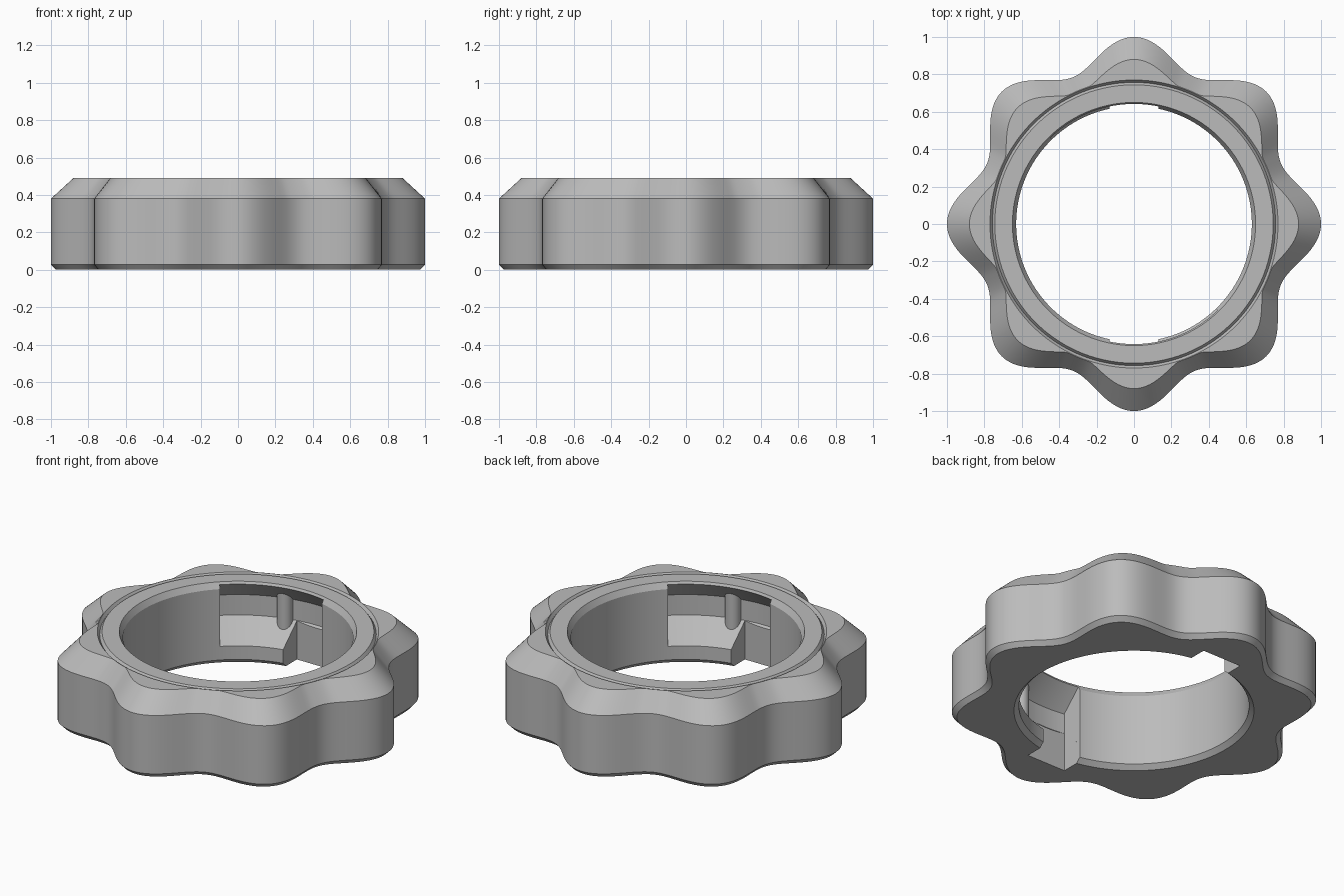
import bpy, bmesh
from math import sin, cos, acos, radians, tau, pi
from mathutils import Matrix

cube = bpy.data.objects.get("Cube")
if cube:
    bpy.data.objects.remove(cube, do_unlink=True)

grey = bpy.data.materials.new("grey_plastic")
grey.use_nodes = True
grey.diffuse_color = (0.5, 0.5, 0.5, 1)
grey.node_tree.nodes["Principled BSDF"].inputs["Base Color"].default_value = (0.5, 0.5, 0.5, 1)


def add_object(name, bm):
    bmesh.ops.recalc_face_normals(bm, faces=bm.faces)
    mesh = bpy.data.meshes.new(name)
    bm.to_mesh(mesh)
    bm.free()
    mesh.materials.append(grey)
    obj = bpy.data.objects.new(name, mesh)
    bpy.context.collection.objects.link(obj)
    return obj


def skin(bm, sections, closed):
    """Bridge a row of matching cross-sections."""
    rows = [[bm.verts.new(p) for p in s] for s in sections]
    pairs = list(zip(rows, rows[1:]))
    if closed:
        pairs.append((rows[-1], rows[0]))
    else:
        bm.faces.new(rows[0])
        bm.faces.new(rows[-1])
    n = len(rows[0])
    for a, b in pairs:
        for i in range(n):
            j = (i + 1) % n
            bm.faces.new((a[i], a[j], b[j], b[i]))


def polar(r, a, z):
    return (r * cos(a), r * sin(a), z)


# Lobed ring: cross-section swept round the axis
def ring_section(a):
    wave = cos(8 * a)
    outer = 0.925 + 0.075 * wave
    top = max(0.82 + 0.06 * wave, 0.773)
    profile = [
        (0.657, 0), (outer - 0.027, 0), (outer, 0.027), (outer, 0.38), (top, 0.49),
        (0.77, 0.49), (0.757, 0.472), (0.744, 0.49),      # thin V groove
        (0.65, 0.49), (0.63, 0.455), (0.63, 0.027),       # bore
    ]
    return [polar(r, a, z) for r, z in profile]


STEPS = 256
bm = bmesh.new()
skin(bm, [ring_section(tau * i / STEPS) for i in range(STEPS)], True)
ring = add_object("lobed_ring", bm)


# Locking pocket: sloped roof and floor, starting flush with the entry slot
def pocket_cutter(turn):
    profile = [(0.59, 0.528), (0.76, 0.358), (0.76, 0.235), (0.59, 0.07)]
    count = 32
    sections = []
    for i in range(count + 1):
        t = i / count
        section = []
        for r, z in profile:
            start = acos(0.13 / r)
            a = start + (radians(134) - start) * t
            section.append(polar(r, a + turn, z))
        sections.append(section)
    bm = bmesh.new()
    skin(bm, sections, False)
    return add_object("pocket_cutter", bm)


# Entry slot open to the underside
def slot_cutter(turn):
    bm = bmesh.new()
    bmesh.ops.create_cube(bm, size=1, matrix=Matrix.Rotation(turn, 4, "Z")
                          @ Matrix.Translation((0, 0.649, 0.1))
                          @ Matrix.Diagonal((0.2598, 0.198, 0.4, 1)))
    return add_object("slot_cutter", bm)


def cut(target, cutter):
    cutter.hide_render = True
    mod = target.modifiers.new("cut", "BOOLEAN")
    mod.operation = "DIFFERENCE"
    mod.solver = "EXACT"
    mod.object = cutter
    bpy.context.view_layer.objects.active = target
    bpy.ops.object.modifier_apply(modifier=mod.name)
    bpy.data.objects.remove(cutter, do_unlink=True)


parts = [ring]
for side, turn in (("back", 0), ("front", pi)):
    cut(ring, pocket_cutter(turn))
    cut(ring, slot_cutter(turn))
    # Detent post at the pocket entrance
    x, y, z = polar(0.757, radians(105) + turn, 0.28)
    bm = bmesh.new()
    bmesh.ops.create_cone(bm, cap_ends=True, segments=32, radius1=0.045, radius2=0.045,
                          depth=0.26, matrix=Matrix.Translation((x, y, z)))
    parts.append(add_object(side + "_detent_post", bm))

bpy.ops.object.select_all(action="DESELECT")
for part in parts:
    part.select_set(True)
bpy.context.view_layer.objects.active = ring
bpy.ops.object.shade_smooth_by_angle(angle=radians(25))
